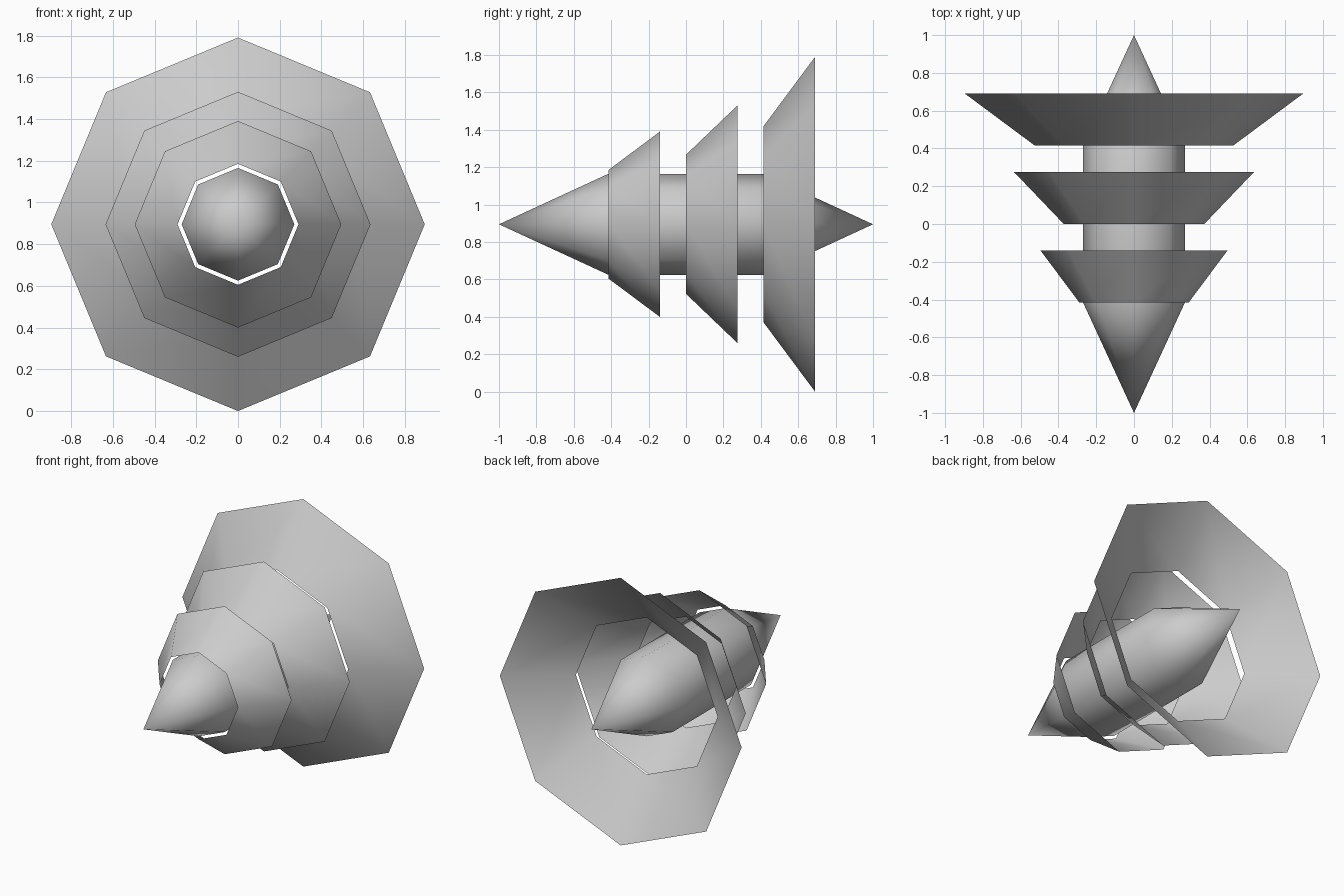
import bpy
import bmesh
from math import cos, sin, pi

if "Cube" in bpy.data.objects:
    bpy.data.objects.remove(bpy.data.objects["Cube"], do_unlink=True)

SIDES = 8
AXIS_Z = 0.895

grey = bpy.data.materials.new("plain grey")
grey.use_nodes = True
colour = (0.6, 0.6, 0.6, 1)
grey.diffuse_color = colour
grey.node_tree.nodes["Principled BSDF"].inputs["Base Color"].default_value = colour


def lathe(name, profile):
    """Turn (y, radius) points around the lengthwise axis; radius 0 makes a tip."""
    bm = bmesh.new()
    rings = []
    for y, r in profile:
        count = SIDES if r else 1
        rings.append([bm.verts.new((r * sin(2 * pi * i / SIDES), y, r * cos(2 * pi * i / SIDES)))
                      for i in range(count)])
    for a, b in zip(rings, rings[1:]):
        for i in range(SIDES):
            j = (i + 1) % SIDES
            corners = [a[i % len(a)], a[j % len(a)], b[j % len(b)], b[i % len(b)]]
            bm.faces.new(list(dict.fromkeys(corners)))
    # Outward normals, also on the open shells
    for f in bm.faces:
        f.normal_update()
        c = f.calc_center_median()
        if f.normal.x * c.x + f.normal.z * c.z < 0:
            f.normal_flip()
        f.smooth = True
    mesh = bpy.data.meshes.new(name)
    bm.to_mesh(mesh)
    bm.free()
    mesh.materials.append(grey)
    obj = bpy.data.objects.new(name, mesh)
    obj.location.z = AXIS_Z
    bpy.context.collection.objects.link(obj)
    return obj


# Spindle body pointed at both ends
lathe("spindle_body", [(-1, 0), (-0.415, 0.27), (0.415, 0.27), (1, 0)])

# Open flared collars, growing toward the back
lathe("front_collar", [(-0.415, 0.29), (-0.14, 0.495)])
lathe("middle_collar", [(0, 0.372), (0.275, 0.635)])
lathe("rear_collar", [(0.415, 0.525), (0.69, 0.895)])
